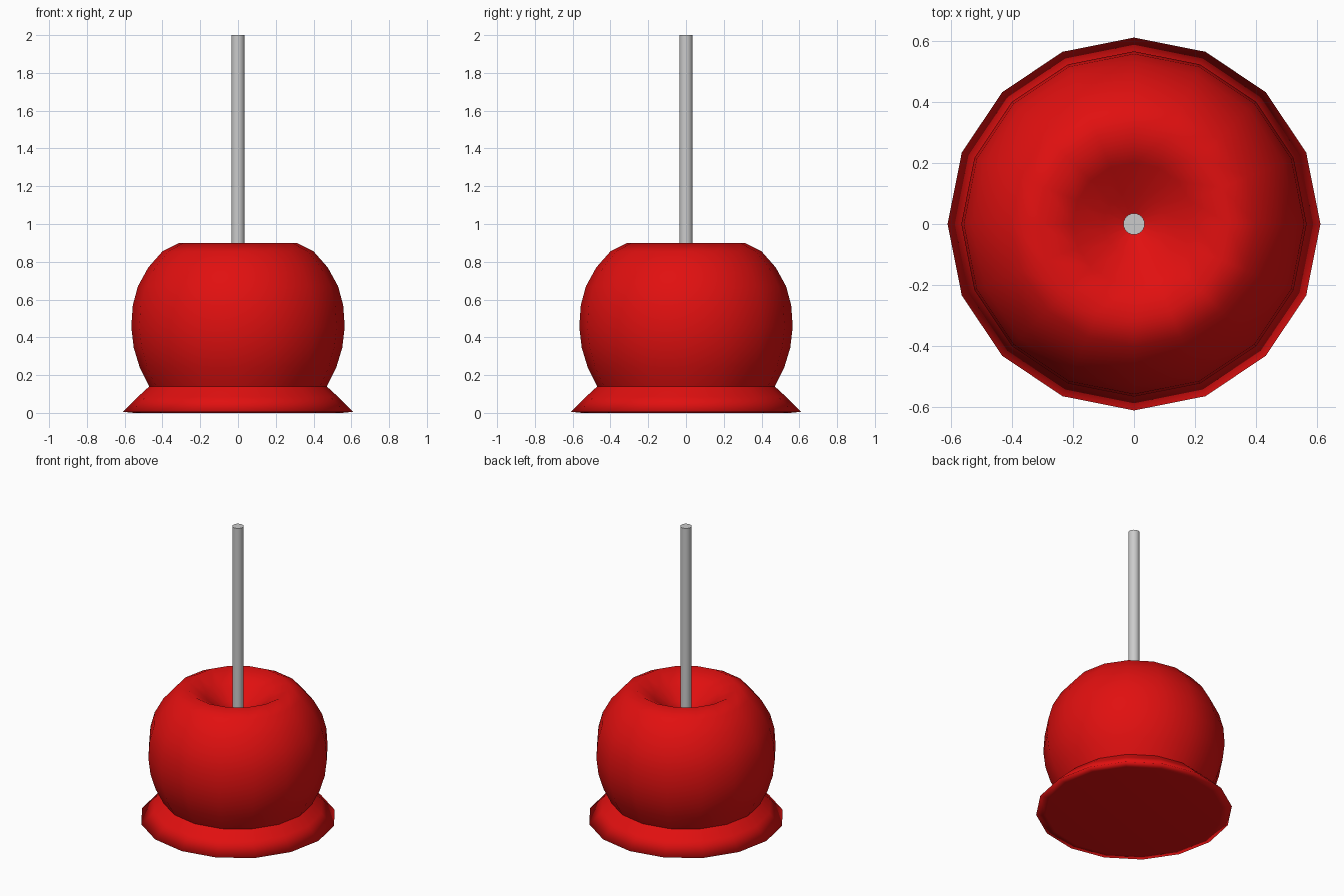
import bpy, bmesh
from math import sin, cos, tau

if "Cube" in bpy.data.objects:
    bpy.data.objects.remove(bpy.data.objects["Cube"])

red = bpy.data.materials.new("candy_red")
red.diffuse_color = (0.75, 0.005, 0.005, 1)
red.use_nodes = True
red.node_tree.nodes["Principled BSDF"].inputs["Base Color"].default_value = red.diffuse_color


def lathe(name, profile, sides, material=None, cap_start=False, cap_end=False):
    """Turn a bottom-to-top (radius, z) profile around the z axis."""
    bm = bmesh.new()
    rings = [[bm.verts.new((r * cos(tau * i / sides), r * sin(tau * i / sides), z))
              for i in range(sides)] for r, z in profile]
    for low, high in zip(rings, rings[1:]):
        for i in range(sides):
            j = (i + 1) % sides
            bm.faces.new((low[i], low[j], high[j], high[i]))
    if cap_start:
        bm.faces.new(rings[0][::-1])
    if cap_end:
        bm.faces.new(rings[-1])
    for f in bm.faces:
        f.smooth = True
    mesh = bpy.data.meshes.new(name)
    bm.to_mesh(mesh)
    bm.free()
    obj = bpy.data.objects.new(name, mesh)
    bpy.context.collection.objects.link(obj)
    if material:
        mesh.materials.append(material)
    return obj


# Apple body with the dimple at the top
lathe("apple", [(0.47, 0.14), (0.52, 0.24), (0.552, 0.345), (0.565, 0.455),
                (0.557, 0.57), (0.53, 0.67), (0.475, 0.77), (0.40, 0.855),
                (0.31, 0.90), (0.20, 0.835), (0.10, 0.765), (0.025, 0.73)],
      16, red)

# Flared candy pool under the apple
lathe("candy_base", [(0.55, 0.0), (0.61, 0.006), (0.53, 0.085), (0.47, 0.14)],
      16, red, cap_start=True)

# Stick
stick = lathe("stick", [(0.035, 0.72), (0.035, 2.0)], 24, cap_start=True, cap_end=True)
bpy.context.view_layer.objects.active = stick
stick.select_set(True)
bpy.ops.object.shade_smooth_by_angle()
